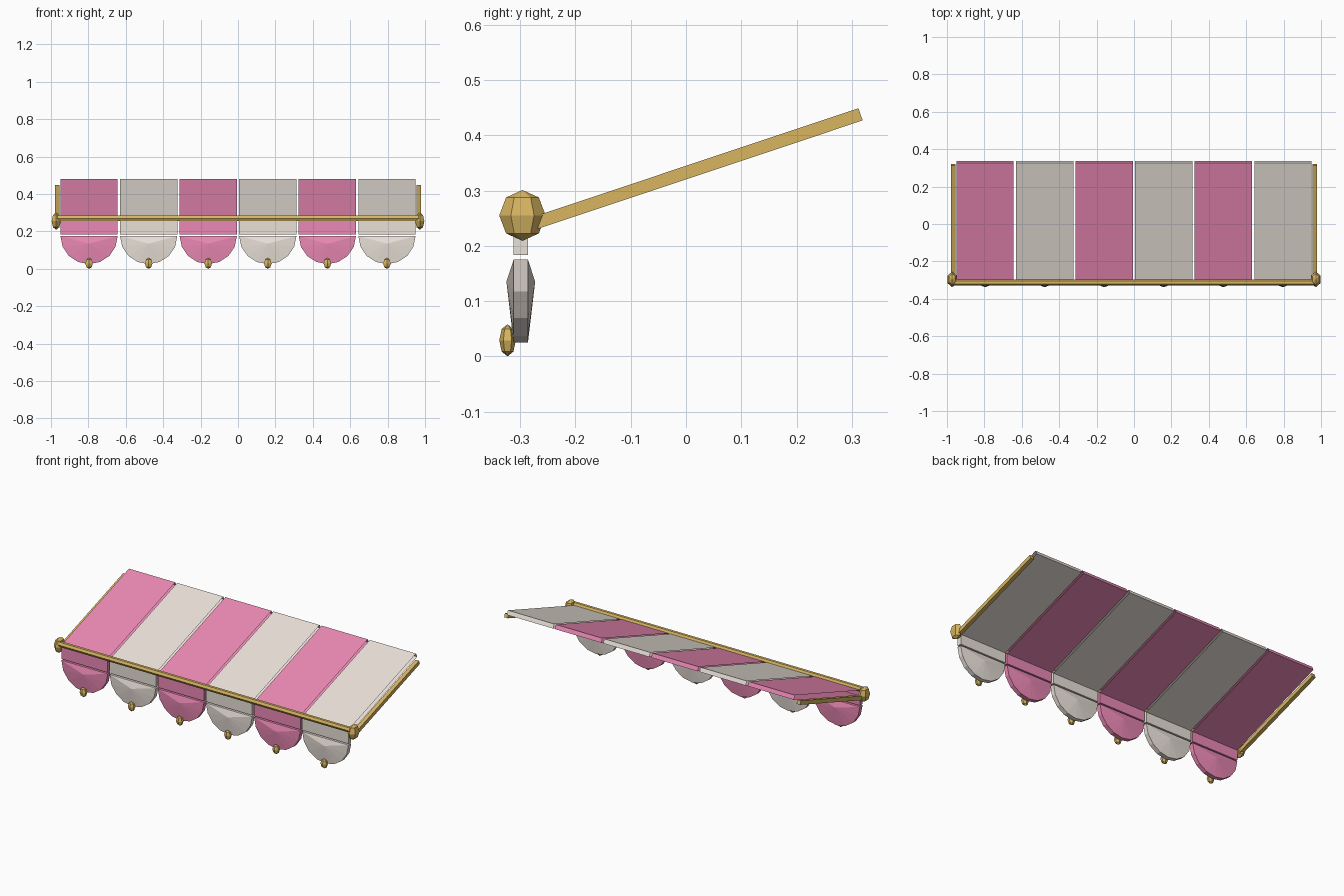
import bpy, bmesh, math
from mathutils import Vector, Matrix

if "Cube" in bpy.data.objects:
    bpy.data.objects.remove(bpy.data.objects["Cube"])


def material(name, rgb):
    m = bpy.data.materials.new(name)
    m.diffuse_color = (*rgb, 1)
    m.use_nodes = True
    m.node_tree.nodes["Principled BSDF"].inputs["Base Color"].default_value = m.diffuse_color
    return m


PINK = material("pink", (0.83, 0.25, 0.46))
CREAM = material("cream", (0.82, 0.75, 0.69))
GOLD = material("gold", (0.68, 0.46, 0.12))


def finish(name, bm, mat):
    bmesh.ops.recalc_face_normals(bm, faces=bm.faces)
    me = bpy.data.meshes.new(name)
    bm.to_mesh(me)
    bm.free()
    me.materials.append(mat)
    ob = bpy.data.objects.new(name, me)
    bpy.context.collection.objects.link(ob)
    return ob


def rod(name, a, b, radius, sides, spin=0.0):
    a, b = Vector(a), Vector(b)
    bm = bmesh.new()
    m = (Matrix.Translation((a + b) / 2)
         @ (b - a).to_track_quat('Z', 'X').to_matrix().to_4x4()
         @ Matrix.Rotation(spin, 4, 'Z'))
    bmesh.ops.create_cone(bm, cap_ends=True, segments=sides, radius1=radius,
                          radius2=radius, depth=(b - a).length, matrix=m)
    finish(name, bm, GOLD)


def bead(name, centre, size):
    bm = bmesh.new()
    m = Matrix.Translation(centre) @ Matrix.Diagonal((*size, 1))
    bmesh.ops.create_uvsphere(bm, u_segments=6, v_segments=4, radius=1, matrix=m)
    finish(name, bm, GOLD)


# Side profile (y, z) of the cloth: sloping sheet with a short drop at the front
CLOTH = [(0.326, 0.479), (-0.312, 0.266), (-0.312, 0.183),
         (-0.286, 0.183), (-0.286, 0.243), (0.337, 0.456)]
HALF = 0.153
PITCH = 0.3185


def cloth_panel(name, cx, mat):
    bm = bmesh.new()
    left, right = [[bm.verts.new((cx + s * HALF, y, z)) for y, z in CLOTH]
                   for s in (-1, 1)]
    n = len(CLOTH)
    for i in range(n):
        j = (i + 1) % n
        bm.faces.new((left[i], left[j], right[j], right[i]))
    # only the front drop is closed at the sides
    for side in (left, right):
        bm.faces.new(side[1:5])
    finish(name, bm, mat)


def scallop(name, cx, mat):
    bm = bmesh.new()
    outline = [(cx + HALF * math.cos(math.pi * k / 8),
                0.175 - 0.15 * math.sin(math.pi * k / 8)) for k in range(9)]
    front, back = [[bm.verts.new((x, y, z)) for x, z in outline]
                   for y in (-0.312, -0.286)]
    # both faces swell to a centre point
    tip_f = bm.verts.new((cx, -0.325, 0.135))
    tip_b = bm.verts.new((cx, -0.273, 0.135))
    for i in range(9):
        j = (i + 1) % 9
        bm.faces.new((front[i], front[j], back[j], back[i]))
        bm.faces.new((front[i], front[j], tip_f))
        bm.faces.new((back[i], back[j], tip_b))
    finish(name, bm, mat)


# Striped cloth, scallops and small beads
for i in range(6):
    cx = (i - 2.5) * PITCH
    mat = (PINK, CREAM)[i % 2]
    cloth_panel(f"cloth_panel_{i + 1}", cx, mat)
    scallop(f"scallop_{i + 1}", cx, mat)
    bead(f"scallop_bead_{i + 1}", (cx, -0.323, 0.029), (0.023, 0.015, 0.029))

# Front rail
rod("front_rail", (-0.97, -0.312, 0.27), (0.97, -0.312, 0.27), 0.016, 6)

# Side arms and corner finials
for s, side in ((-1, "left"), (1, "right")):
    rod(f"side_arm_{side}", (s * 0.967, -0.298, 0.233), (s * 0.967, 0.316, 0.438),
        0.0165, 4, math.pi / 4)
    bead(f"corner_finial_{side}", (s * 0.972, -0.296, 0.255), (0.028, 0.042, 0.046))
